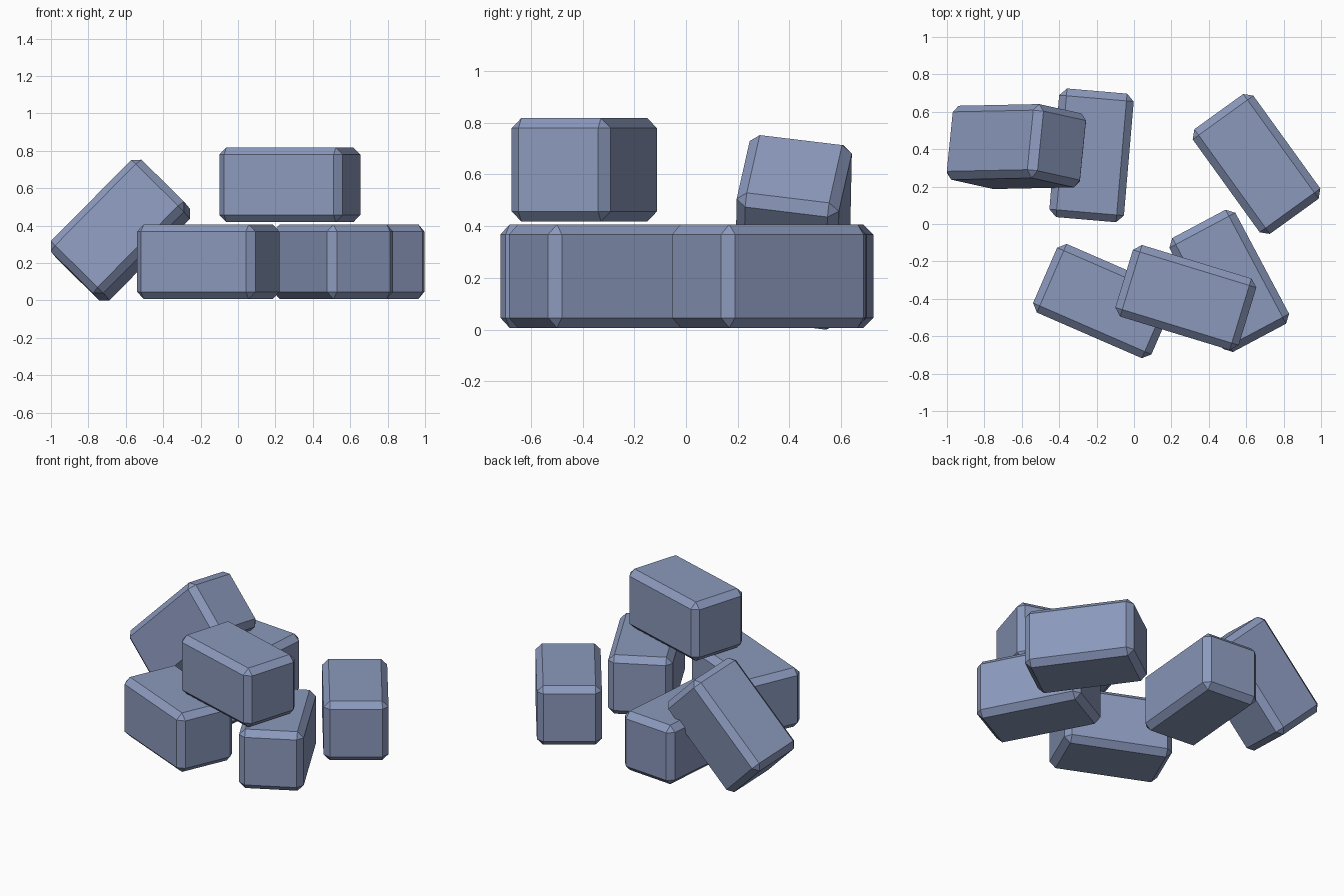
import bpy
import bmesh
from math import radians

if "Cube" in bpy.data.objects:
    bpy.data.objects.remove(bpy.data.objects["Cube"])

SIZE = (0.69, 0.40, 0.40)   # length, width, height of every brick
CHAMFER = 0.039

# slate blue brick colour
slate = bpy.data.materials.new("slate_blue")
slate.diffuse_color = (0.258, 0.318, 0.503, 1)
slate.use_nodes = True
slate.node_tree.nodes["Principled BSDF"].inputs["Base Color"].default_value = slate.diffuse_color


def brick(name, centre, angles):
    """A box with single-segment chamfers on all edges."""
    bm = bmesh.new()
    bmesh.ops.create_cube(bm, size=1)
    bmesh.ops.scale(bm, vec=SIZE, verts=bm.verts)
    bmesh.ops.bevel(bm, geom=bm.edges[:], offset=CHAMFER, offset_type='OFFSET',
                    segments=1, affect='EDGES')
    mesh = bpy.data.meshes.new(name)
    bm.to_mesh(mesh)
    bm.free()
    mesh.materials.append(slate)
    ob = bpy.data.objects.new(name, mesh)
    ob.location = centre
    ob.rotation_euler = [radians(a) for a in angles]
    bpy.context.collection.objects.link(ob)


# bricks lying flat on the ground
LOW = 0.207
brick("brick_right", (0.655, 0.321, LOW), (0, 0, -54.2))
brick("brick_front_left", (-0.159, -0.412, LOW), (0, 0, -23.5))
brick("brick_front_right", (0.509, -0.304, LOW), (0, 0, -62))
brick("brick_back", (-0.227, 0.367, LOW), (0, 0, 85.1))

# brick stacked on the two front ones
brick("brick_top", (0.277, -0.393, 0.618), (0, 0, -17))

# brick leaning against the back one
brick("brick_leaning", (-0.629, 0.414, 0.376), (-9.8, -45.3, 1.2))
